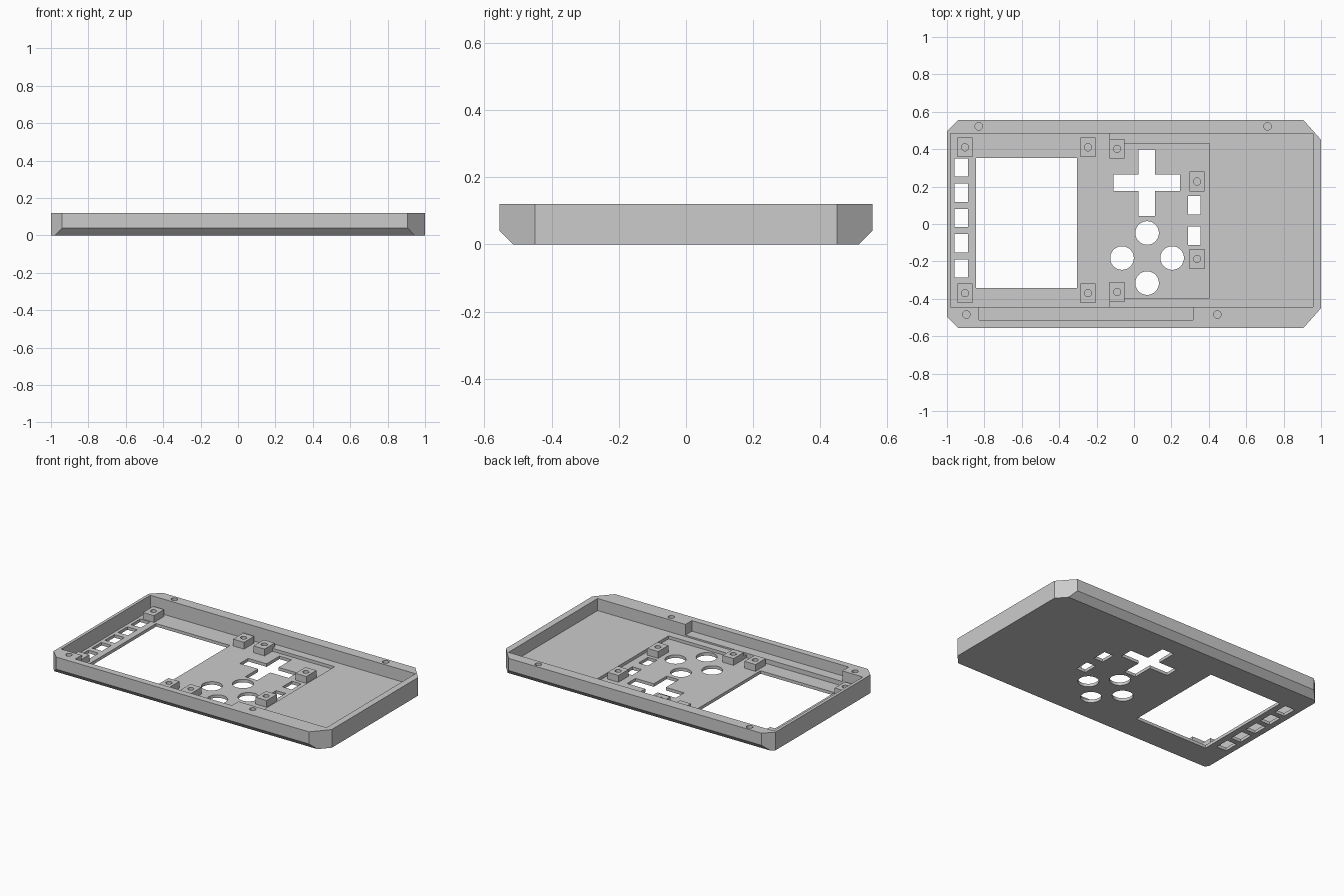
import bpy, bmesh
from mathutils import Vector

cube = bpy.data.objects.get("Cube")
if cube:
    bpy.data.objects.remove(cube, do_unlink=True)

grey = bpy.data.materials.new("plain grey")
grey.use_nodes = True
colour = (0.6, 0.6, 0.6, 1)
grey.diffuse_color = colour
grey.node_tree.nodes["Principled BSDF"].inputs["Base Color"].default_value = colour

TOP, RAISED, LOWER, LEDGE = 0.12, 0.04, 0.02, 0.05
OVER = 0.2


def finish(name, bm):
    bmesh.ops.recalc_face_normals(bm, faces=bm.faces)
    mesh = bpy.data.meshes.new(name)
    bm.to_mesh(mesh)
    bm.free()
    mesh.materials.append(grey)
    obj = bpy.data.objects.new(name, mesh)
    bpy.context.collection.objects.link(obj)
    return obj


def box(name, x0, x1, y0, y1, z0, z1):
    bm = bmesh.new()
    bmesh.ops.create_cube(bm, size=1)
    for v in bm.verts:
        v.co = Vector(((x0 + x1) / 2 + v.co.x * (x1 - x0),
                       (y0 + y1) / 2 + v.co.y * (y1 - y0),
                       (z0 + z1) / 2 + v.co.z * (z1 - z0)))
    return finish(name, bm)


def cylinder(name, x, y, r, z0, z1, sides=32):
    bm = bmesh.new()
    bmesh.ops.create_cone(bm, cap_ends=True, segments=sides, radius1=r,
                          radius2=r, depth=z1 - z0)
    bmesh.ops.translate(bm, verts=bm.verts, vec=(x, y, (z0 + z1) / 2))
    return finish(name, bm)


def cut(target, cutter):
    mod = target.modifiers.new("cut", 'BOOLEAN')
    mod.operation, mod.solver, mod.object = 'DIFFERENCE', 'EXACT', cutter
    bpy.context.view_layer.update()
    graph = bpy.context.evaluated_depsgraph_get()
    mesh = bpy.data.meshes.new_from_object(target.evaluated_get(graph))
    target.modifiers.clear()
    target.data = mesh
    bpy.data.objects.remove(cutter, do_unlink=True)


# Case body: clipped-corner slab with bevelled lower long edges
outline = [(-0.94, -0.555), (0.907, -0.555), (1, -0.45), (1, 0.45),
           (0.907, 0.555), (-0.94, 0.555), (-1, 0.495), (-1, -0.495)]
bm = bmesh.new()
base = bm.faces.new([bm.verts.new((x, y, 0)) for x, y in outline])
ext = bmesh.ops.extrude_face_region(bm, geom=[base])
bmesh.ops.translate(bm, vec=(0, 0, TOP),
                    verts=[g for g in ext["geom"] if isinstance(g, bmesh.types.BMVert)])
for side in (-1, 1):
    bmesh.ops.bisect_plane(bm, geom=bm.verts[:] + bm.edges[:] + bm.faces[:],
                           plane_co=(0, side * 0.515, 0), plane_no=(0, side, -1),
                           clear_outer=True)
    bmesh.ops.holes_fill(bm, edges=[e for e in bm.edges if e.is_boundary], sides=0)
case = finish("case_shell", bm)

# Stepped interior floor and wall recess
for x0, x1, y0, y1, z in [(-0.98, -0.13, -0.445, 0.485, LOWER),
                          (-0.2, 0.957, -0.445, 0.485, RAISED),
                          (-0.2, 0.405, -0.395, 0.43, LOWER),
                          (-0.83, 0.315, -0.512, -0.4, LEDGE)]:
    cut(case, box("cutter", x0, x1, y0, y1, z, OVER))

# Screen window and direction pad opening
px, py, arm, half = 0.068, 0.22, 0.178, 0.044
openings = [(-0.845, -0.305, -0.342, 0.352),
            (px - arm, px + arm, py - half, py + half),
            (px - half, px + half, py - arm, py + arm)]
# Row of side slots and the two small button slots
for i in range(5):
    y = 0.302 - i * 0.135
    openings.append((-0.96, -0.887, y - 0.049, y + 0.049))
for y in (0.101, -0.062):
    openings.append((0.288, 0.356, y - 0.049, y + 0.049))
for x0, x1, y0, y1 in openings:
    cut(case, box("cutter", x0, x1, y0, y1, -OVER, OVER))

# Round button openings
for dx, dy in [(1, 0), (-1, 0), (0, 1), (0, -1)]:
    cut(case, cylinder("cutter", 0.07 + dx * 0.134, -0.182 + dy * 0.134, 0.063,
                       -OVER, OVER, 48))

# Rim screw holes
for x, y in [(-0.83, 0.522), (0.714, 0.522), (-0.896, -0.484), (0.446, -0.484)]:
    cut(case, cylinder("cutter", x, y, 0.02, 0.05, OVER))

# Screw posts on the floor
posts = [(x, y) for x in (-0.904, -0.246) for y in (0.41, -0.37)]
posts += [(-0.09, 0.402), (-0.09, -0.364), (0.337, 0.227), (0.337, -0.187)]
for i, (x, y) in enumerate(posts):
    post = box(f"screw_post_{i + 1}", x - 0.04, x + 0.04, y - 0.053, y + 0.053,
               LOWER - 0.005, 0.065)
    cut(post, cylinder("cutter", x, y, 0.019, 0.025, OVER))
